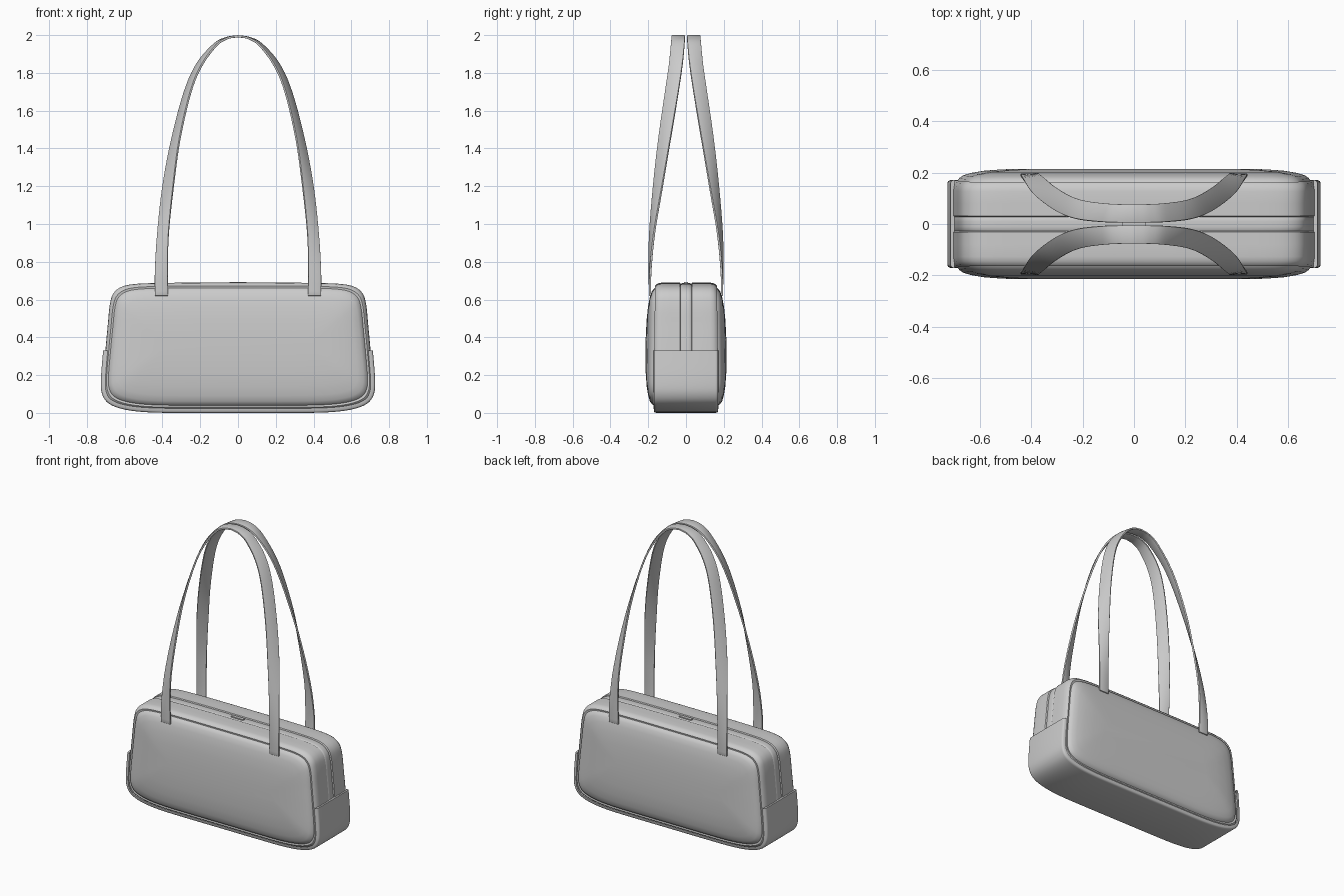
import bpy, bmesh, math
from mathutils import Vector

if "Cube" in bpy.data.objects:
    bpy.data.objects.remove(bpy.data.objects["Cube"])


def smooth_path(pts, n=5):
    """Catmull-Rom curve through the control points, n samples per span."""
    p = [Vector(q) for q in pts]
    p = [2 * p[0] - p[1]] + p + [2 * p[-1] - p[-2]]
    out = []
    for i in range(1, len(p) - 2):
        a, b, c, d = p[i - 1:i + 3]
        for k in range(n):
            t = k / n
            out.append(0.5 * (2 * b + (c - a) * t + (2 * a - 5 * b + 4 * c - d) * t * t
                              + (3 * b - a - 3 * c + d) * t ** 3))
    return out + [p[-2]]


def skin(name, rings, closed, caps=False, angle=40):
    """Join equal-length rings of points into one smooth-shaded mesh."""
    bm = bmesh.new()
    vs = [[bm.verts.new(q) for q in r] for r in rings]
    n = len(rings[0])
    for r, s in zip(vs, vs[1:]):
        for i in range(n if closed else n - 1):
            j = (i + 1) % n
            bm.faces.new((r[i], r[j], s[j], s[i]))
    if caps:
        bm.faces.new(vs[0])
        bm.faces.new(vs[-1])
    bmesh.ops.recalc_face_normals(bm, faces=bm.faces)
    me = bpy.data.meshes.new(name)
    bm.to_mesh(me)
    bm.free()
    ob = bpy.data.objects.new(name, me)
    bpy.context.collection.objects.link(ob)
    bpy.ops.object.select_all(action='DESELECT')
    ob.select_set(True)
    bpy.context.view_layer.objects.active = ob
    bpy.ops.object.shade_smooth_by_angle(angle=math.radians(angle))
    return ob


# Bag outline seen from the front (top centre -> right -> bottom -> left)
half = smooth_path([(0, .69), (.2, .69), (.4, .688), (.54, .683), (.615, .668), (.66, .632),
                    (.679, .57), (.69, .46), (.702, .33), (.714, .17), (.705, .095),
                    (.665, .052), (.58, .026), (.45, .014), (.25, .012), (0, .012)])
outline = half + [Vector((-q.x, q.y)) for q in half[-2:0:-1]]

# Body: bulging panels, seam grooves, rounded gusset and recessed zip strip
# profile entries are (inset from the outline, distance from the middle)
prof = [(.29, .214), (.2, .211), (.13, .205), (.08, .196), (.05, .187), (.034, .176),
        (.028, .166), (.024, .166), (.018, .168), (.01, .161), (.003, .148), (0, .13),
        (0, .08), (0, .032), (.007, .028), (.004, .024), (.003, .01)]


def body_ring(d, y):
    ring = []
    for q in outline:
        x = q.x * (1 - d / .714)
        z = .351 + (q.y - .351) * (1 - d / .339)
        lean = 1 + .08 * (.35 - z) if abs(y) > .1 else 1
        ring.append((x, y * lean, z))
    return ring


rings = [body_ring(d, -y) for d, y in prof] + [body_ring(d, y) for d, y in reversed(prof)]
skin("bag_body", rings, True, caps=True)

# Lower guard: raised band running under the base and part way up both ends
n = len(outline)
idx = [i for i in range(n) if outline[i].y <= .3305]


def offset(i, h):
    t = (outline[(i + 1) % n] - outline[i - 1]).normalized()
    return outline[i] + Vector((-t.y, t.x)) * h


band = [(-.171, -.012), (-.170, .004), (-.165, .010), (-.155, .012), (0, .012),
        (.155, .012), (.165, .010), (.170, .004), (.171, -.012)]
rows = []
for k, i in enumerate(idx):
    row = [(q.x, y, q.y) for y, h in band for q in [offset(i, h)]]
    lip = [(q.x, y, q.y) for y, h in band for q in [offset(i, min(h, -.004))]]
    if k == 0:
        rows.append(lip)
    rows.append(row)
    if k == len(idx) - 1:
        rows.append(lip)
skin("lower_guard", rows, False)

# Zip slider: small tab on the top of the zip strip
bpy.ops.mesh.primitive_cube_add(size=1, location=(0, 0, .69))
slider = bpy.context.object
slider.name = "zip_slider"
slider.scale = (.09, .022, .008)

# Straps: a flat band given by its two edges, twisting from upright to level
edge_a = smooth_path([(.44, .190, .62), (.44, .188, .75), (.427, .168, .95), (.398, .125, 1.2),
                      (.35, .082, 1.45), (.283, .040, 1.7), (.215, .018, 1.85),
                      (.125, .008, 1.952), (.06, .006, 1.985), (0, .006, 1.994)])
edge_b = smooth_path([(.37, .190, .62), (.372, .193, .75), (.367, .191, .95), (.342, .172, 1.2),
                      (.308, .145, 1.45), (.25, .110, 1.7), (.192, .090, 1.84),
                      (.115, .080, 1.945), (.057, .077, 1.983), (0, .076, 1.994)])


def both_sides(edge, s):
    right = [Vector((q.x, q.y * s, q.z)) for q in edge]
    return right + [Vector((-q.x, q.y, q.z)) for q in right[-2::-1]]


for name, s in (("front_strap", -1), ("back_strap", 1)):
    a, b = both_sides(edge_a, s), both_sides(edge_b, s)
    strap = skin(name, [a, [p.lerp(q, .5) for p, q in zip(a, b)], b], False)
    sol = strap.modifiers.new("thickness", 'SOLIDIFY')
    sol.thickness = .011
    sol.offset = 0
    bev = strap.modifiers.new("soft_edge", 'BEVEL')
    bev.width = .002
    bev.segments = 2
    bev.limit_method = 'ANGLE'
